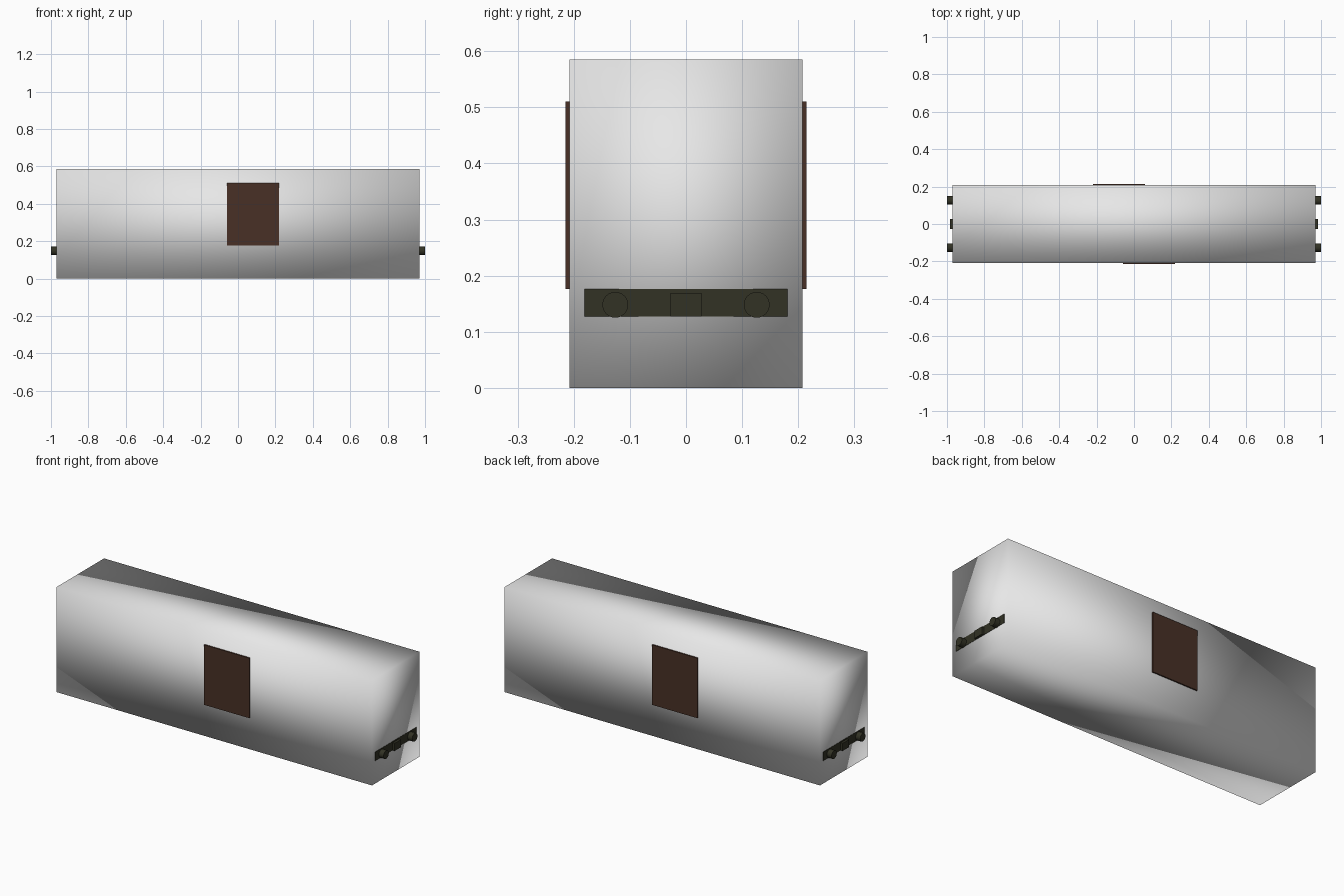
import bpy
from math import pi
from mathutils import Matrix

old = bpy.data.objects.get("Cube")
if old:
    bpy.data.objects.remove(old, do_unlink=True)


def material(name, rgb):
    m = bpy.data.materials.new(name)
    m.use_nodes = True
    colour = (*rgb, 1)
    m.diffuse_color = colour
    m.node_tree.nodes["Principled BSDF"].inputs["Base Color"].default_value = colour
    return m


light_grey = material("light grey", (0.8, 0.8, 0.8))
brown = material("dark brown", (0.065, 0.03, 0.019))
iron = material("dark olive iron", (0.032, 0.032, 0.018))


def finish(name, mat):
    ob = bpy.context.object
    ob.name = name
    ob.data.materials.append(mat)
    return ob


def box(name, mat, x, y, z):
    """Box from (low, high) ranges on each axis."""
    bpy.ops.mesh.primitive_cube_add(size=1)
    ob = finish(name, mat)
    spans = (x, y, z)
    size = [b - a for a, b in spans]
    centre = [(a + b) / 2 for a, b in spans]
    ob.data.transform(Matrix.Translation(centre) @ Matrix.Diagonal((*size, 1)))
    return ob


def buffer(name, y):
    bpy.ops.mesh.primitive_cylinder_add(vertices=24, radius=0.023, depth=0.035)
    ob = finish(name, iron)
    ob.data.transform(Matrix.Translation((0.9825, y, 0.148)) @ Matrix.Rotation(pi / 2, 4, 'Y'))
    bpy.ops.object.shade_smooth_by_angle()
    return ob


# Wagon body, softly shaded across its corners
box("wagon_body", light_grey, (-0.97, 0.97), (-0.208, 0.208), (0, 0.585))
bpy.ops.object.shade_smooth()

# Door and end gear, repeated by a half turn about the vertical axis
for side, end, turn in (("front", "left", 0), ("back", "right", pi)):
    parts = [
        box(f"{side}_door", brown, (-0.06, 0.22), (-0.215, -0.205), (0.176, 0.51)),
        box(f"{end}_buffer_beam", iron, (0.96, 0.9715), (-0.181, 0.181), (0.127, 0.176)),
        box(f"{end}_coupler", iron, (0.965, 0.984), (-0.028, 0.028), (0.127, 0.169)),
        buffer(f"{end}_buffer_a", -0.126),
        buffer(f"{end}_buffer_b", 0.126),
    ]
    for ob in parts:
        ob.rotation_euler.z = turn
